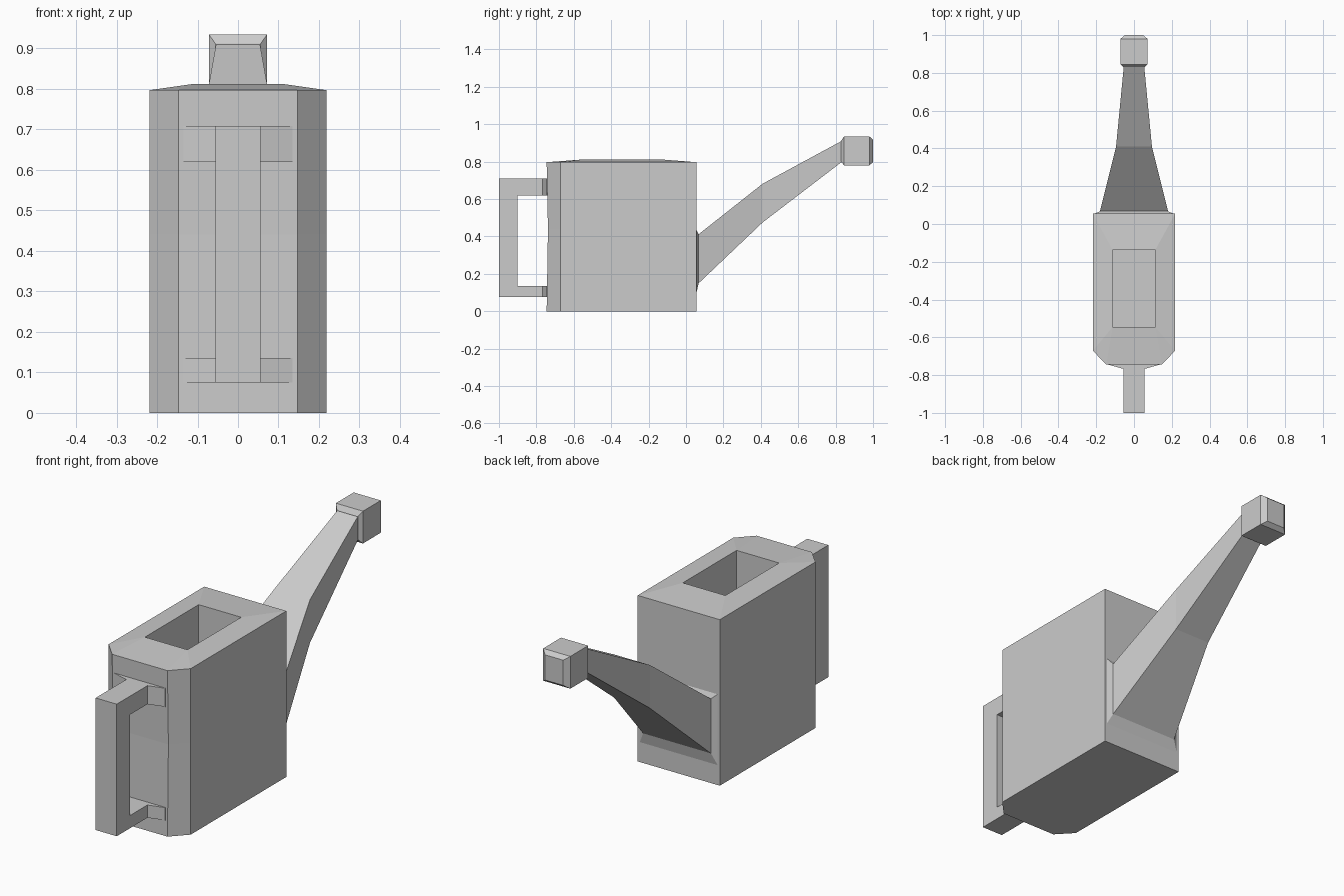
import bpy, bmesh

if "Cube" in bpy.data.objects:
    bpy.data.objects.remove(bpy.data.objects["Cube"])


def loft(name, rings):
    """Skin a list of equal-length point rings and cap both ends."""
    bm = bmesh.new()
    loops = [[bm.verts.new(p) for p in r] for r in rings]
    n = len(loops[0])
    for a, b in zip(loops, loops[1:]):
        for i in range(n):
            j = (i + 1) % n
            bm.faces.new((a[i], a[j], b[j], b[i]))
    bm.faces.new(loops[0][::-1])
    bm.faces.new(loops[-1])
    bmesh.ops.remove_doubles(bm, verts=bm.verts, dist=1e-5)
    bmesh.ops.recalc_face_normals(bm, faces=bm.faces)
    mesh = bpy.data.meshes.new(name)
    bm.to_mesh(mesh)
    bm.free()
    obj = bpy.data.objects.new(name, mesh)
    bpy.context.collection.objects.link(obj)
    return obj


def section(y, hx, z0, z1):
    """Rectangle across the y axis."""
    return [(-hx, y, z0), (hx, y, z0), (hx, y, z1), (-hx, y, z1)]


def outline(z, front=-0.745):
    """Body plan with chamfered front corners."""
    return [(-0.218, 0.055, z), (-0.218, -0.67, z), (-0.147, front, z),
            (0.147, front, z), (0.218, -0.67, z), (0.218, 0.055, z)]


def opening(z):
    """Rectangular filler hole; front corners doubled to match the body plan."""
    l, r, f, b = -0.113, 0.113, -0.545, -0.137
    return [(l, b, z), (l, f, z), (l, f, z), (r, f, z), (r, f, z), (r, b, z)]


# Tank with sloping lid and open well
loft("tank", [outline(0), outline(0.44, -0.738), outline(0.797),
              opening(0.812), opening(0.15)])

# Spout with flared root
loft("spout", [section(y, hx, z0, z1) for y, hx, z0, z1 in (
    (0.05, 0.217, 0.075, 0.445), (0.068, 0.18, 0.15, 0.412),
    (0.41, 0.095, 0.475, 0.682), (0.835, 0.054, 0.80, 0.912))])

# Sprinkler head
loft("spout_head", [section(y, hx, z0, z1) for y, hx, z0, z1 in (
    (0.83, 0.056, 0.80, 0.912), (0.845, 0.072, 0.78, 0.935),
    (0.98, 0.072, 0.78, 0.935), (1.0, 0.048, 0.797, 0.918))])

# Handle: upright grip and two arms that flare into the tank
loft("handle_grip", [section(y, 0.056, 0.075, 0.709) for y in (-1.0, -0.9)])
for name, z0, z1 in (("handle_arm_lower", 0.075, 0.136),
                     ("handle_arm_upper", 0.62, 0.709)):
    loft(name, [section(-0.9, 0.056, z0, z1), section(-0.767, 0.056, z0, z1),
                section(-0.745, 0.135, z0, z1), section(-0.73, 0.135, z0, z1)])
